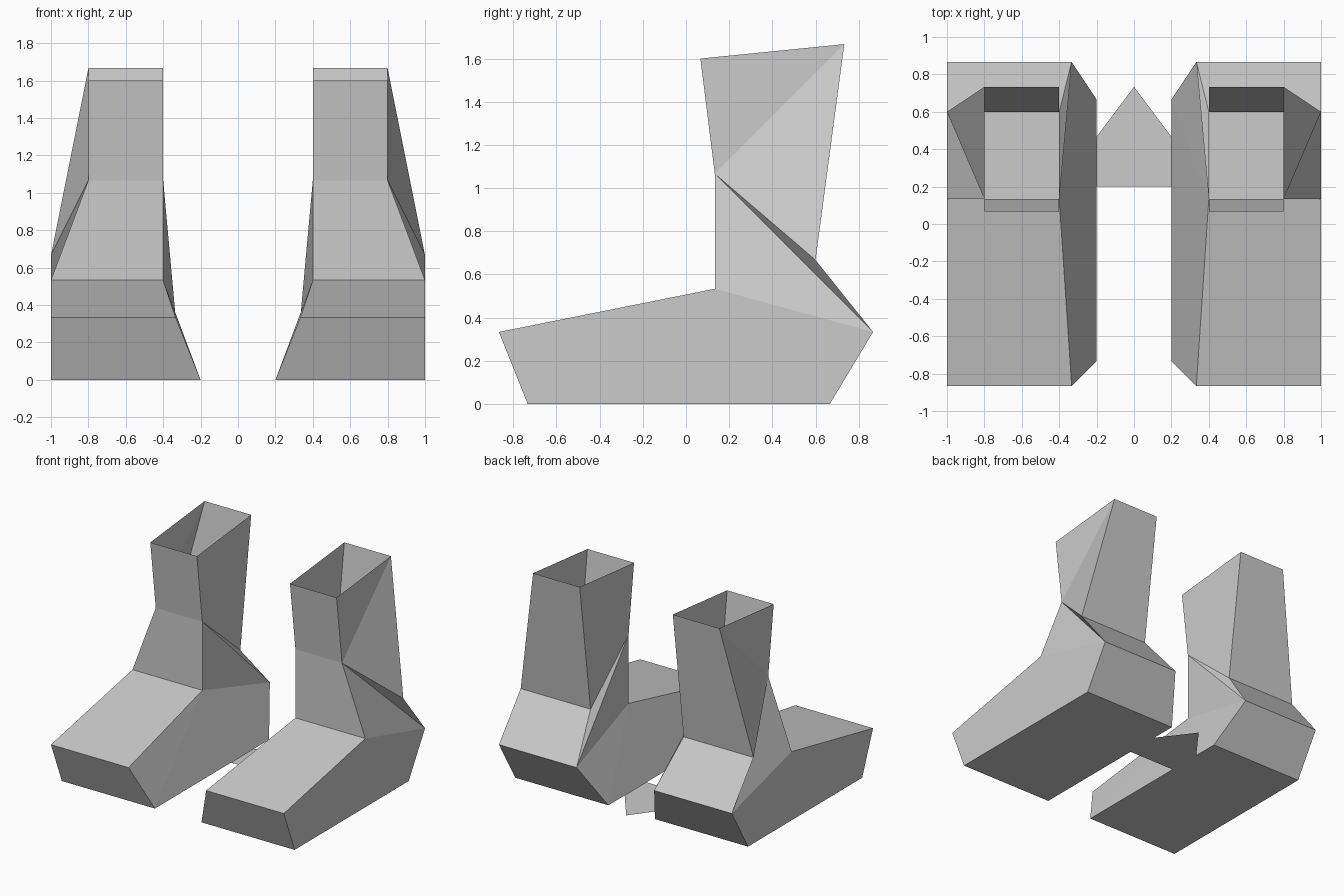
import bpy
import bmesh

cube = bpy.data.objects.get("Cube")
if cube:
    bpy.data.objects.remove(cube, do_unlink=True)

U = 1 / 15  # the design grid unit

# One plain grey for everything
grey = bpy.data.materials.new("plain_grey")
grey.use_nodes = True
colour = (0.6, 0.6, 0.6, 1)
grey.diffuse_color = colour
grey.node_tree.nodes["Principled BSDF"].inputs["Base Color"].default_value = colour


def add_object(name, bm):
    mesh = bpy.data.meshes.new(name)
    bm.to_mesh(mesh)
    bm.free()
    mesh.materials.append(grey)
    obj = bpy.data.objects.new(name, mesh)
    bpy.context.collection.objects.link(obj)
    return obj


# Boot side profile, in grid units: y, z, inner x, outer x
profile = {
    "sole_toe": (-11, 0, 3, 15),
    "sole_heel": (10, 0, 3, 15),
    "heel": (13, 5, 5, 15),
    "ankle_back": (9, 10, 6, 15),
    "top_back": (11, 25, 6, 12),
    "top_front": (1, 24, 6, 12),
    "ankle_front": (2, 16, 6, 12),
    "instep": (2, 8, 6, 15),
    "toe": (-13, 5, 5, 15),
}

# Facets of each side wall
side_facets = [
    ("instep", "toe", "sole_toe"),
    ("instep", "sole_toe", "sole_heel"),
    ("instep", "sole_heel", "heel"),
    ("instep", "heel", "ankle_front"),
    ("ankle_front", "heel", "ankle_back"),
    ("ankle_front", "ankle_back", "top_back"),
    ("ankle_front", "top_back", "top_front"),
]

bm = bmesh.new()
inner, outer = {}, {}
for key, (y, z, x_in, x_out) in profile.items():
    inner[key] = bm.verts.new((x_in * U, y * U, z * U))
    outer[key] = bm.verts.new((x_out * U, y * U, z * U))

# Strips across the boot, leaving the shaft open at the top
keys = list(profile)
for a, b in zip(keys, keys[1:] + keys[:1]):
    if a != "top_back":
        bm.faces.new((inner[a], inner[b], outer[b], outer[a]))

# Outer and inner walls
for facet in side_facets:
    bm.faces.new([outer[k] for k in facet])
    bm.faces.new([inner[k] for k in reversed(facet)])

boots = add_object("boots", bm)
mirror = boots.modifiers.new("other_boot", "MIRROR")
mirror.use_axis[0] = True

# Pointed flat plate joining the two soles
bm = bmesh.new()
outline = [(-3, 3), (3, 3), (3, 7), (0, 11), (-3, 7)]
bm.faces.new([bm.verts.new((x * U, y * U, 0)) for x, y in outline])
add_object("joining_plate", bm)
